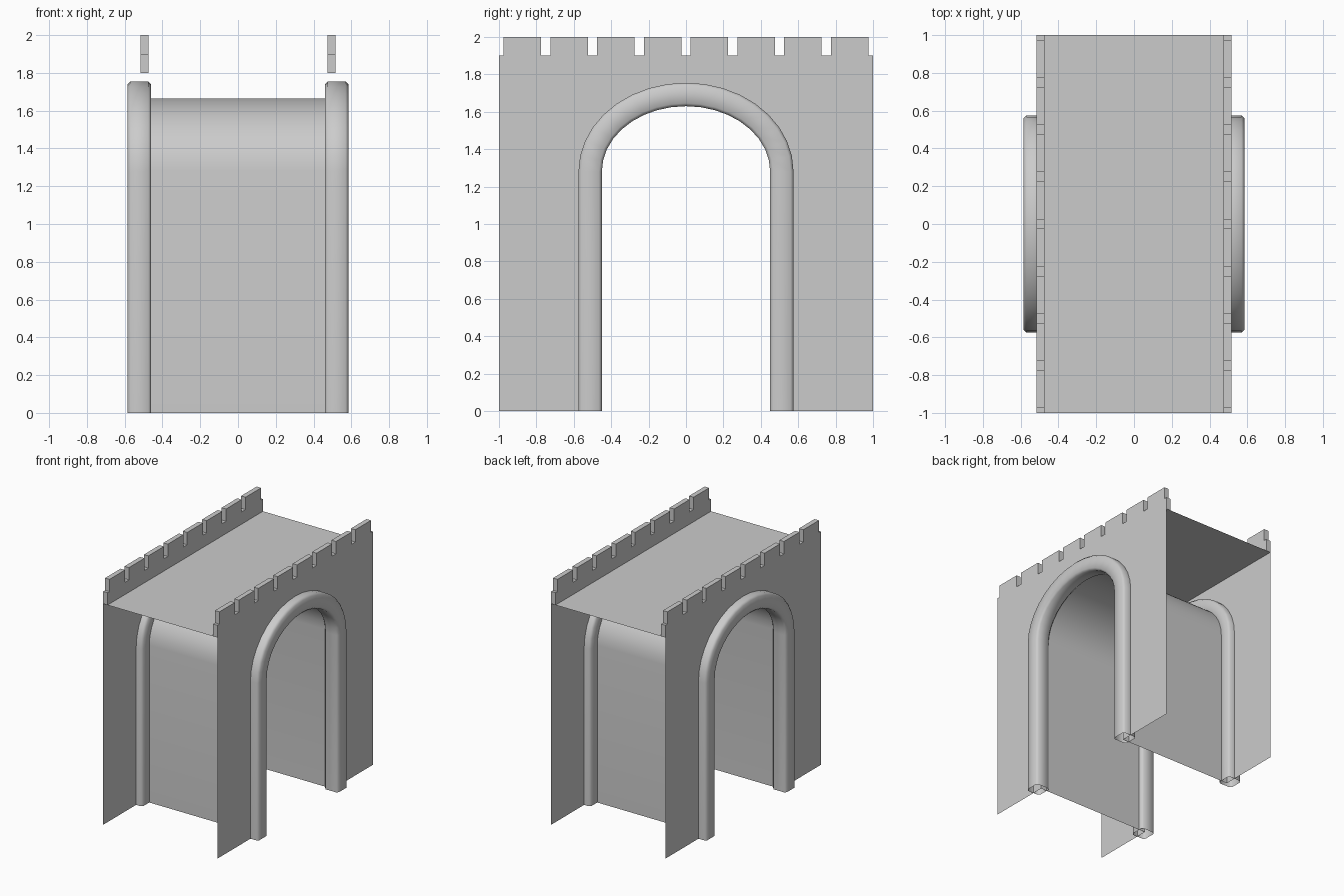
import bpy, bmesh, math

if "Cube" in bpy.data.objects:
    bpy.data.objects.remove(bpy.data.objects["Cube"])

stone = bpy.data.materials.new("light grey stone")
stone.use_nodes = True
colour = (0.6, 0.6, 0.6, 1)
stone.diffuse_color = colour
stone.node_tree.nodes["Principled BSDF"].inputs["Base Color"].default_value = colour

WALL_X, INNER_X = 0.515, 0.475      # outer wall sheet, inner parapet face
ROOF_Z, NOTCH_Z, TOP_Z = 1.8, 1.9, 2.0
SPRING_Z, ARCH_Y, ARCH_Z = 1.28, 0.5125, 0.4125
SEGMENTS = 18


def arch(offset):
    """Points (y, z) of the archway, moved outward by offset."""
    pts = [(-ARCH_Y - offset, 0)]
    for i in range(SEGMENTS + 1):
        a = math.pi * (1 - i / SEGMENTS)
        pts.append(((ARCH_Y + offset) * math.cos(a),
                    SPRING_Z + (ARCH_Z + offset) * math.sin(a)))
    return pts + [(ARCH_Y + offset, 0)]


def finish(name, bm, angle=None):
    mesh = bpy.data.meshes.new(name)
    bm.to_mesh(mesh)
    bm.free()
    mesh.materials.append(stone)
    obj = bpy.data.objects.new(name, mesh)
    bpy.context.collection.objects.link(obj)
    if angle:
        bpy.ops.object.select_all(action="DESELECT")
        obj.select_set(True)
        bpy.context.view_layer.objects.active = obj
        bpy.ops.object.shade_smooth_by_angle(angle=math.radians(angle))
    return obj


def loft(bm, rings, closed):
    """Bridge consecutive rows of points with quads."""
    rows = [[bm.verts.new(p) for p in ring] for ring in rings]
    for a, b in zip(rows, rows[1:]):
        n = len(a)
        for j in range(n if closed else n - 1):
            k = (j + 1) % n
            bm.faces.new((a[j], a[k], b[k], b[j]))


# Battlement outline from the front end to the back end
crenels = [(-1, NOTCH_Z)]
for i in range(8):
    y = -0.875 + 0.25 * i
    crenels += [(y - 0.1, NOTCH_Z), (y - 0.1, TOP_Z),
                (y + 0.1, TOP_Z), (y + 0.1, NOTCH_Z)]
crenels.append((1, NOTCH_Z))

TUNNEL_OFFSET = -0.027
for side, label in ((1, "left"), (-1, "right")):
    # Wall sheet with arched opening and thick battlements
    bm = bmesh.new()
    outline = [(-1, 0)] + arch(TUNNEL_OFFSET) + [(1, 0)] + crenels[::-1]
    bm.faces.new([bm.verts.new((side * WALL_X, y, z)) for y, z in outline])
    ring = [(-1, ROOF_Z)] + crenels + [(1, ROOF_Z)]
    bm.faces.new([bm.verts.new((side * INNER_X, y, z)) for y, z in ring])
    loft(bm, [[(side * x, y, z) for y, z in ring] for x in (INNER_X, WALL_X)], False)
    bmesh.ops.remove_doubles(bm, verts=bm.verts, dist=0.0001)
    bmesh.ops.recalc_face_normals(bm, faces=bm.faces)
    finish(label + "_wall", bm)

    # Rounded moulding swept around the archway
    r, c = 0.0625, 0.047
    section = [(r, c), (c, r), (-c, r), (-r, c),
               (-r, -c), (-c, -r), (c, -r), (r, -c)]
    columns = [[(side * (0.522 + dx), y, z) for y, z in arch(d)] for dx, d in section]
    bm = bmesh.new()
    loft(bm, list(zip(*columns)), True)
    bmesh.ops.recalc_face_normals(bm, faces=bm.faces)
    finish(label + "_arch_moulding", bm, 60)

# Passage lining between the two walls
bm = bmesh.new()
loft(bm, [[(x, y, z) for y, z in arch(TUNNEL_OFFSET)] for x in (-WALL_X, WALL_X)], False)
finish("passage_lining", bm, 40)

# Flat walkway between the battlements
bm = bmesh.new()
corners = ((-1, -1), (1, -1), (1, 1), (-1, 1))
bm.faces.new([bm.verts.new((x * WALL_X, y, ROOF_Z)) for x, y in corners])
finish("walkway", bm)
